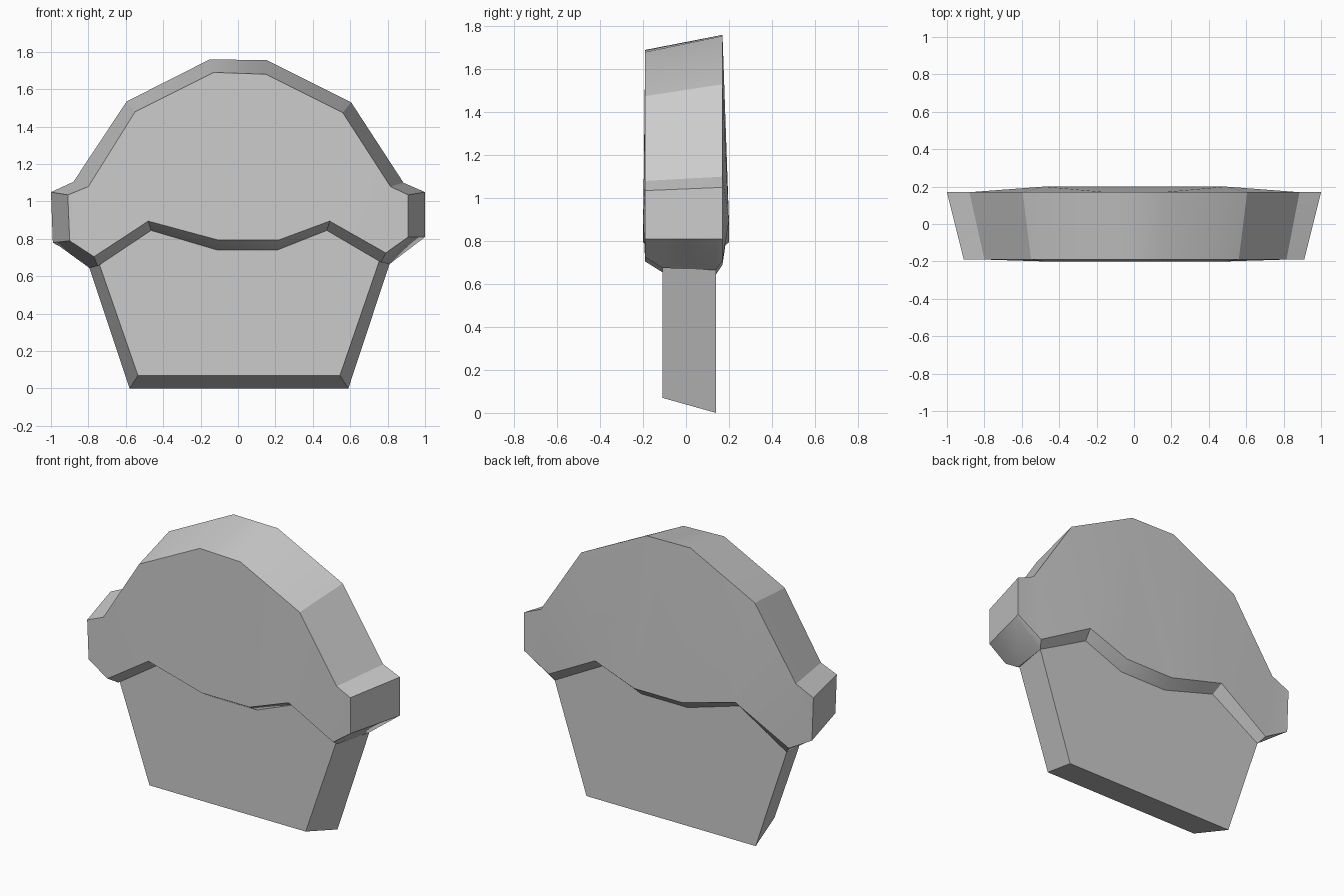
import bpy
import bmesh

cube = bpy.data.objects.get("Cube")
if cube:
    bpy.data.objects.remove(cube, do_unlink=True)

grey = bpy.data.materials.new("plain grey")
grey.use_nodes = True
colour = (0.6, 0.6, 0.6, 1)
grey.diffuse_color = colour
grey.node_tree.nodes["Principled BSDF"].inputs["Base Color"].default_value = colour


def loft(name, rings):
    """Join equal-length rings with quads and cap both ends."""
    bm = bmesh.new()
    loops = [[bm.verts.new(p) for p in ring] for ring in rings]
    count = len(loops[0])
    for a, b in zip(loops, loops[1:]):
        for i in range(count):
            j = (i + 1) % count
            bm.faces.new((a[i], a[j], b[j], b[i]))
    ends = [bm.faces.new(loops[0]), bm.faces.new(loops[-1])]
    bmesh.ops.recalc_face_normals(bm, faces=bm.faces)
    bmesh.ops.triangulate(bm, faces=ends)
    mesh = bpy.data.meshes.new(name)
    bm.to_mesh(mesh)
    bm.free()
    mesh.materials.append(grey)
    obj = bpy.data.objects.new(name, mesh)
    bpy.context.collection.objects.link(obj)
    bpy.ops.object.select_all(action="DESELECT")
    obj.select_set(True)
    bpy.context.view_layer.objects.active = obj
    bpy.ops.object.shade_smooth_by_angle(angle=0.5)
    return obj


def at_depth(points, y):
    return [(x, y, z) for x, z in points]


# Domed top: outer outlines, left lobe over the dome to the right lobe
front_dome = [(0.91, 0.81), (0.91, 1.035), (0.815, 1.08), (0.56, 1.475), (0.15, 1.68),
              (-0.13, 1.69), (-0.55, 1.48), (-0.8, 1.08), (-0.91, 1.035), (-0.9, 0.79)]
back_dome = [(1, 0.81), (1, 1.05), (0.885, 1.1), (0.605, 1.53), (0.155, 1.755),
             (-0.15, 1.76), (-0.595, 1.535), (-0.88, 1.105), (-1, 1.05), (-0.99, 0.78)]

# Wavy lower lip, and the line where it tucks in against the base
lip = [(-0.48, 0.895), (-0.11, 0.795), (0.22, 0.795), (0.49, 0.895)]
tuck = [(-0.465, 0.845), (-0.11, 0.74), (0.21, 0.74), (0.475, 0.845)]
FRONT, BACK = -0.19, 0.17
TUCK_FRONT, TUCK_BACK = -0.11, 0.14


def dome_at(y):
    t = (y - FRONT) / (BACK - FRONT)
    return [(a + (c - a) * t, y, b + (d - b) * t)
            for (a, b), (c, d) in zip(front_dome, back_dome)]


def lower_edge(left_end, wave, right_end, y, y_wave):
    return at_depth([left_end], y) + at_depth(wave, y_wave) + at_depth([right_end], y)


loft("domed_top", [
    dome_at(FRONT) + lower_edge((-0.77, 0.705), lip, (0.79, 0.725), FRONT, -0.2),
    dome_at(TUCK_FRONT) + lower_edge((-0.75, 0.655), tuck, (0.765, 0.675), TUCK_FRONT, TUCK_FRONT),
    dome_at(TUCK_BACK) + lower_edge((-0.795, 0.645), tuck, (0.81, 0.665), TUCK_BACK, TUCK_BACK),
    dome_at(BACK) + lower_edge((-0.83, 0.69), lip, (0.83, 0.71), BACK, 0.2),
])

# Tapered base, its wavy top edge hidden inside the dome
hidden = [(x, z + 0.02) for x, z in reversed(tuck)]
front_base = [(-0.535, 0.07), (0.545, 0.07), (0.755, 0.68)] + hidden + [(-0.74, 0.66)]
back_base = [(-0.58, 0), (0.59, 0), (0.81, 0.665)] + hidden + [(-0.795, 0.645)]
loft("tapered_base", [at_depth(front_base, TUCK_FRONT), at_depth(back_base, TUCK_BACK)])
